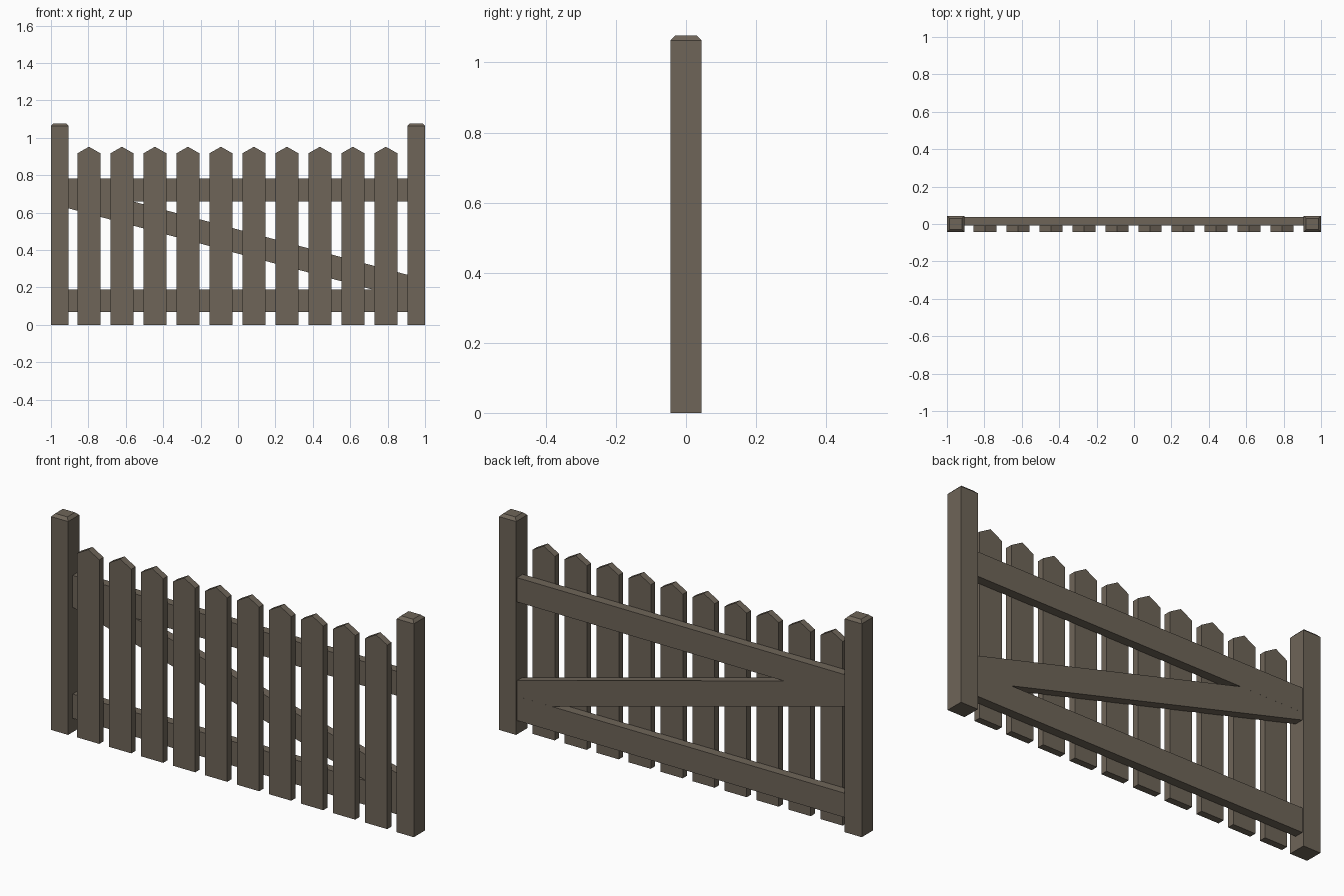
import bpy, bmesh

if "Cube" in bpy.data.objects:
    bpy.data.objects.remove(bpy.data.objects["Cube"])

wood = bpy.data.materials.new("weathered_brown_wood")
wood.diffuse_color = (0.157, 0.130, 0.099, 1)
wood.use_nodes = True
wood.node_tree.nodes["Principled BSDF"].inputs["Base Color"].default_value = wood.diffuse_color


def finish(name, bm):
    bmesh.ops.recalc_face_normals(bm, faces=bm.faces)
    me = bpy.data.meshes.new(name)
    bm.to_mesh(me)
    bm.free()
    me.materials.append(wood)
    ob = bpy.data.objects.new(name, me)
    bpy.context.collection.objects.link(ob)
    return ob


def board(name, profile, y0, y1):
    """Extrude an x-z outline from y0 to y1."""
    bm = bmesh.new()
    face = bm.faces.new([bm.verts.new((x, y0, z)) for x, z in profile])
    ext = bmesh.ops.extrude_face_region(bm, geom=[face])
    verts = [v for v in ext["geom"] if isinstance(v, bmesh.types.BMVert)]
    bmesh.ops.translate(bm, verts=verts, vec=(0, y1 - y0, 0))
    return finish(name, bm)


# End posts with chamfered tops
POST_W, POST_D, POST_H = 0.094, 0.088, 1.077
for side, label in ((-1, "left"), (1, "right")):
    bm = bmesh.new()
    bmesh.ops.create_cube(bm, size=1)
    for v in bm.verts:
        v.co = (side * (1 - POST_W / 2) + v.co.x * POST_W,
                v.co.y * POST_D, (v.co.z + 0.5) * POST_H)
    top = [e for e in bm.edges if all(v.co.z > 1 for v in e.verts)]
    bmesh.ops.bevel(bm, geom=top, offset=0.014, segments=1, affect='EDGES')
    finish(label + "_post", bm)

# Horizontal rails between the posts
END = 0.908
for label, z0, z1 in (("lower", 0.069, 0.19), ("upper", 0.66, 0.781)):
    board(label + "_rail", [(-END, z0), (END, z0), (END, z1), (-END, z1)], -0.008, 0.037)

# Diagonal brace, flush with the rails
board("diagonal_brace", [(-END, 0.623), (END, 0.138), (END, 0.267), (-END, 0.752)], -0.0078, 0.0368)

# Pointed pickets on the front
HALF = 0.0615
for i in range(10):
    x = -0.797 + i * 0.1764
    board(f"picket_{i + 1}",
          [(x - HALF, 0), (x + HALF, 0), (x + HALF, 0.917), (x, 0.952), (x - HALF, 0.917)],
          -0.042, -0.008)
